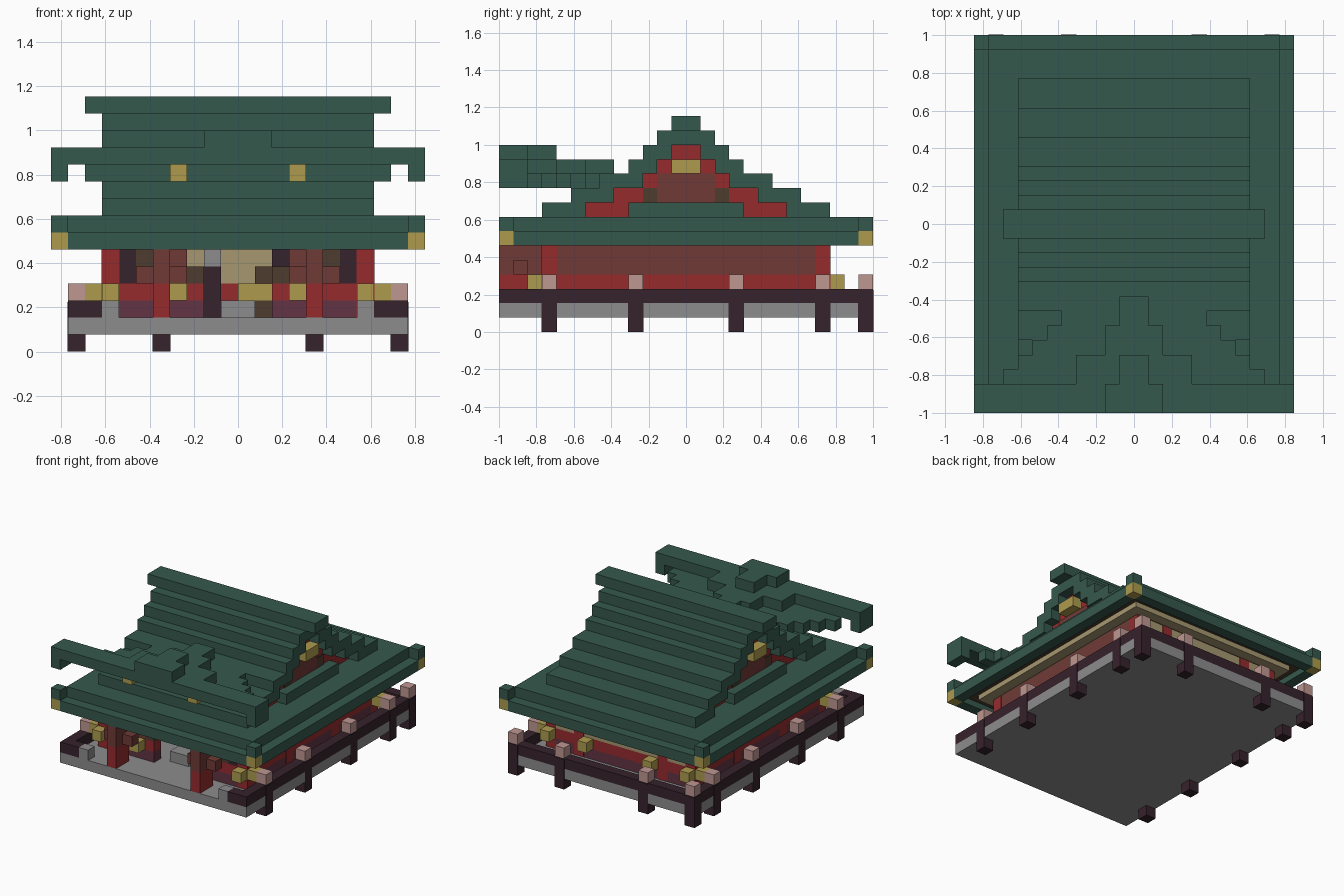
import bpy, bmesh
from itertools import product

cube = bpy.data.objects.get("Cube")
if cube:
    bpy.data.objects.remove(cube, do_unlink=True)

UNIT = 2 / 26  # one block


def material(name, *rgb):
    mat = bpy.data.materials.new(name)
    mat.use_nodes = True
    mat.diffuse_color = (*rgb, 1)
    mat.node_tree.nodes["Principled BSDF"].inputs["Base Color"].default_value = (*rgb, 1)
    return mat


GREEN = material("roof green", .036, .098, .073)
RED = material("lacquer red", .3, .024, .027)
RUST = material("rust panel", .16, .042, .037)
GOLD = material("gold", .42, .33, .077)
TAN = material("tan plaster", .38, .31, .16)
PINK = material("pale pink", .52, .31, .285)
DARK = material("dark timber", .037, .016, .025)
BROWN = material("brown timber", .076, .046, .028)
PURPLE = material("plum panel", .125, .034, .06)
GREY = material("stone grey", .265, .265, .265)


def part(name, mat, *boxes, mirror_x=False, mirror_y=False, grow=0.0):
    """Blocks given as (x range, y range, z range), optionally mirrored."""
    bm = bmesh.new()
    for (xa, xb), (ya, yb), (za, zb) in boxes:
        for sx, sy in product((1, -1) if mirror_x else (1,), (1, -1) if mirror_y else (1,)):
            low = (min(sx * xa, sx * xb), min(sy * ya, sy * yb), za)
            high = (max(sx * xa, sx * xb), max(sy * ya, sy * yb), zb)
            new = bmesh.ops.create_cube(bm, size=1)["verts"]
            for v in new:
                for i in range(3):
                    g = grow if i < 2 else 0
                    v.co[i] = UNIT * (high[i] + g if v.co[i] > 0 else low[i] - g)
    mesh = bpy.data.meshes.new(name)
    bm.to_mesh(mesh)
    bm.free()
    mesh.materials.append(mat)
    obj = bpy.data.objects.new(name, mesh)
    bpy.context.collection.objects.link(obj)
    return obj


def cell(n):
    return (n, n + 1)


# Floor and veranda
part("floor", GREY, ((-10, 10), (-13, 13), (1, 2)))
part("front_stones", GREY, ((7, 8), (-13, -12), (2, 3)), mirror_x=True)
part("side_rails", DARK, (cell(9), (-13, 13), (2, 3)), mirror_x=True)
part("back_rail", DARK, ((-9, 9), cell(12), (2, 3)))
part("front_rail_ends", DARK, ((8, 9), cell(-13), (2, 3)), mirror_x=True)
posts = [(9, y) for y in (-10, -4, 3, 9, 12)] + [(4, 12)]
part("veranda_legs", DARK, *[(cell(x), cell(y), (0, 2.9)) for x, y in posts],
     mirror_x=True, grow=.03)
part("post_caps", PINK, *[(cell(x), cell(y), (3, 4)) for x, y in posts], mirror_x=True)

# Walls: layered side and back panels
for label, mat, z in (("plum_base", PURPLE, (2, 3)), ("red_band", RED, (3, 4)),
                      ("upper_panel", RUST, (4, 6))):
    part("side_" + label, mat, ((7, 8), (-9, 9), z), mirror_x=True)
    part("back_" + label, TAN if mat is RUST else mat, ((-7, 7), (9, 10), z))
    if mat is not RUST:
        part("front_" + label, mat, ((2, 7), (-10, -9), z), mirror_x=True)
part("corner_pillars", RED, ((7, 8), (9, 10), (2, 6)), mirror_x=True, mirror_y=True, grow=.03)
part("side_pillars", RED, ((7, 8), (3, 4), (2, 4)), mirror_x=True, mirror_y=True, grow=.03)
part("back_pillars", RED, ((4, 5), (9, 10), (2, 6)), mirror_x=True, grow=.03)
part("beam_ends", GOLD, ((8, 9), (9, 10), (3, 4)), ((7, 8), (10, 11), (3, 4)),
     mirror_x=True, mirror_y=True)
part("inner_beam_ends", GOLD, ((3, 4), (10, 11), (3, 4)), mirror_x=True, mirror_y=True)

# Front screens
part("screen_dark", DARK, ((6, 7), (-10, -9), (4, 6)), mirror_x=True)
part("screen_brown", BROWN, ((5, 6), (-10, -9), (4, 6)), ((2, 3), (-10, -9), (3, 5)), mirror_x=True)
part("screen_rust", RUST, ((3, 5), (-10, -9), (4, 6)), mirror_x=True)

# Porch pillars with brackets
part("porch_pillars", RED, ((4, 5), (-13, -11), (2, 4)), mirror_x=True)
part("porch_beams", RUST, ((4, 5), (-13, -10), (4, 6)), mirror_x=True)
part("porch_brackets", RUST, ((3, 4), cell(-12), (4, 5)), ((5, 6), cell(-12), (4, 5)), mirror_x=True)

# Altar inside
part("altar_step", GREY, ((-1, 1), (-9, -7), (2, 3)), ((-2, -1), (-2, -1), (5, 6)))
part("altar_post", DARK, ((-2, -1), (-2, -1), (2, 5)), ((2, 3), (-2, -1), (5, 6)))
part("altar_gold", GOLD, ((0, 2), (-2, 0), (3, 4)))
part("altar_base", BROWN, ((-1, 3), (-2, 1), (2, 3)), ((1, 2), (-1, 0), (4, 5)))

# Lower roof with a stepped rim
part("eave_rim", GREEN, ((10, 11), (-12, 12), (6, 7)), mirror_x=True)
part("eave_rim_ends", GREEN, ((-10, 10), (12, 13), (6, 7)), mirror_y=True)
part("roof_slab", GREEN, ((-10, 10), (-12, 12), (7, 8)))
corner = ((10, 11), (12, 13))
part("corner_tips", GREEN, (*corner, (7, 8)), mirror_x=True, mirror_y=True)
part("corner_gold", GOLD, (*corner, (6, 7)), mirror_x=True, mirror_y=True)
part("eave_soffit", BROWN, ((-10, 10), (-12, 12), (6.6, 7)))
part("ceiling", TAN, ((-9, 9), (-11, 11), (6.1, 6.6)))
part("wall_plate", BROWN, ((-8, 8), (-10, 10), (6, 6.1)))

# Main roof steps: (outer depth, inner depth) for each level
steps = [(10, 7), (8, 5), (6, 3), (4, 2), (3, 1), (2, 0)]
part("roof_steps", GREEN, *[((-8, 8), (inner, outer), cell(z))
                            for z, (outer, inner) in enumerate(steps, 8)], mirror_y=True)
part("ridge", GREEN, ((-9, 9), (-1, 1), (14, 15)))
part("gable_wall", RED, *[((-7, 7), (-inner, inner), cell(z))
                          for z, (outer, inner) in enumerate(steps[:-1], 8)])
part("gable_panel", RUST, ((7, 7.1), (-2, 2), (9, 11)), mirror_x=True)
part("gable_struts", BROWN, ((7, 7.1), (2, 3), (9, 10)), mirror_x=True, mirror_y=True)
part("gable_gold", GOLD, ((7, 8), (-1, 1), (11, 12)), mirror_x=True)
part("gable_skirt", GREEN, ((7, 8), (-4, 4), (8, 9)), mirror_x=True)

# Front porch roof, narrowing back into the main roof
part("porch_roof_bar", GREEN, ((-11, 11), (-13, -11), (11, 12)))
part("porch_roof_tips", GREEN, ((10, 11), (-13, -11), (10, 11)), mirror_x=True)
part("porch_roof_valley", GREEN, *[((-w, w), cell(-2 - w), (10, 11)) for w in range(4, 10)])
part("porch_roof_top", GREEN, *[((-w, w), (y, y + 2), (11, 12))
                                for w, y in ((4, -11), (2, -9), (1, -7))])
part("porch_ridge", GREEN, ((-2, 2), (-13, -11), (12, 13)), ((-1, 1), (-11, -9), (12, 13)))
part("porch_roof_gold", GOLD, ((3, 4), cell(-12), (10, 11)), mirror_x=True)
